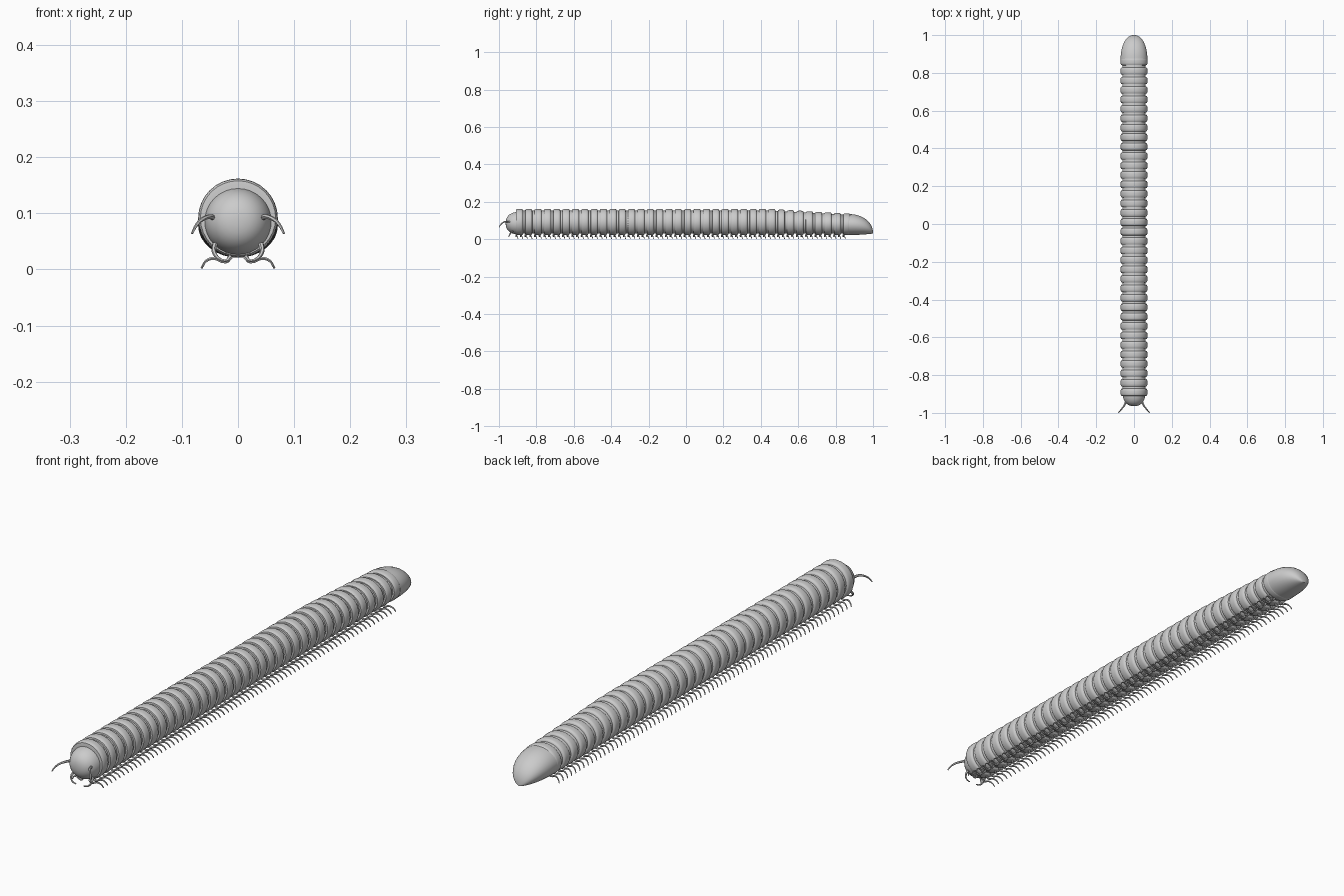
import bpy
import math

if "Cube" in bpy.data.objects:
    bpy.data.objects.remove(bpy.data.objects["Cube"])

GREY = (0.6, 0.6, 0.6, 1)
grey = bpy.data.materials.new("shell_grey")
grey.use_nodes = True
grey.diffuse_color = GREY
grey.node_tree.nodes["Principled BSDF"].inputs["Base Color"].default_value = GREY

SEGMENTS, PITCH, START = 36, 0.05, -0.91
SIDES = 32


def finish(obj, angle=50):
    obj.data.materials.clear()
    obj.data.materials.append(grey)
    bpy.ops.object.select_all(action="DESELECT")
    obj.select_set(True)
    bpy.context.view_layer.objects.active = obj
    bpy.ops.object.shade_smooth_by_angle(angle=math.radians(angle))
    return obj


def loft(name, rings):
    """Closed skin through elliptical rings of (y, half width, bottom z, top z)."""
    verts, faces = [], []
    for y, w, low, high in rings:
        for i in range(SIDES):
            a = math.tau * i / SIDES
            verts.append((w * math.cos(a), y, (low + high) / 2 + (high - low) / 2 * math.sin(a)))
    for r in range(len(rings) - 1):
        for i in range(SIDES):
            j = (i + 1) % SIDES
            faces.append((r * SIDES + i, r * SIDES + j, (r + 1) * SIDES + j, (r + 1) * SIDES + i))
    last = (len(rings) - 1) * SIDES
    faces.append(tuple(reversed(range(SIDES))))
    faces.append(tuple(range(last, last + SIDES)))
    mesh = bpy.data.meshes.new(name)
    mesh.from_pydata(verts, [], faces)
    obj = bpy.data.objects.new(name, mesh)
    bpy.context.collection.objects.link(obj)
    return finish(obj)


def limb(name, points, thickness):
    """Tapered tube through points, mirrored to both sides."""
    curve = bpy.data.curves.new(name, "CURVE")
    curve.dimensions = "3D"
    curve.bevel_depth = thickness
    curve.bevel_resolution = 1
    curve.resolution_u = 3
    curve.use_fill_caps = True
    spline = curve.splines.new("BEZIER")
    spline.bezier_points.add(len(points) - 1)
    for k, (bp, p) in enumerate(zip(spline.bezier_points, points)):
        bp.co = p
        bp.handle_left_type = bp.handle_right_type = "AUTO"
        bp.radius = 1 - 0.6 * k / (len(points) - 1)
    obj = bpy.data.objects.new(name, curve)
    bpy.context.collection.objects.link(obj)
    bpy.ops.object.select_all(action="DESELECT")
    obj.select_set(True)
    bpy.context.view_layer.objects.active = obj
    bpy.ops.object.convert(target="MESH")
    obj = bpy.context.object
    finish(obj)
    obj.modifiers.new("both_sides", "MIRROR")
    return obj


def top_at(y):
    """Height of the back, sinking gently towards the tail."""
    t = min(max((y - 0.42) / 0.46, 0), 1)
    return 0.162 - 0.027 * t


# Body rings: a raised band followed by a narrow sunken waist
band = [(0.0, 0.011), (0.001, 0.004), (0.006, 0.001), (0.014, 0), (0.026, 0),
        (0.033, 0.001), (0.037, 0.004), (0.038, 0.009), (0.051, 0.010)]
for n in range(SEGMENTS):
    y0 = START + n * PITCH
    top = top_at(y0)
    loft(f"body_ring_{n + 1}",
         [(y0 + dy, 0.071 - d, 0.021 + d, top - d) for dy, d in band])

# Head: blunt dome at the front
head = []
for k in range(9):
    a = math.pi / 2 * (k + 0.4) / 8.4
    s = math.sin(a) ** 0.8
    head.append((-0.9 - 0.064 * math.cos(a), 0.06 * s, 0.085 - 0.059 * s, 0.085 + 0.06 * s))
loft("head", head)

# Tail cap: flat underneath, sloping down to a low rounded tip
tail = []
for k in range(12):
    t = math.sin(math.pi / 2 * k / 11.3)
    s = math.sqrt(1 - t * t)
    tail.append((0.872 + 0.128 * t, 0.071 * s ** 0.9, 0.022 + 0.008 * t * t,
                 0.034 + 0.1 * s ** 0.95))
loft("tail_cap", tail)

# Legs: two pairs under every ring
legs = limb("legs", [(0.012, 0, 0.024), (0.022, -0.001, 0.014), (0.042, 0.002, 0.02),
                     (0.057, 0.006, 0.015), (0.065, 0.01, 0.002)], 0.0045)
legs.location.y = START + 0.002
row = legs.modifiers.new("row", "ARRAY")
row.count = SEGMENTS * 2 - 1
row.use_relative_offset = False
row.use_constant_offset = True
row.constant_offset_displace = (0, PITCH / 2, 0)

# Feelers and mouthparts
limb("antennae", [(0.043, -0.94, 0.092), (0.052, -0.962, 0.094), (0.067, -0.981, 0.087),
                  (0.076, -0.992, 0.076), (0.082, -0.998, 0.064)], 0.005)
limb("mouthparts", [(0.041, -0.925, 0.045), (0.043, -0.938, 0.032), (0.034, -0.945, 0.019),
                    (0.016, -0.947, 0.014)], 0.005)
